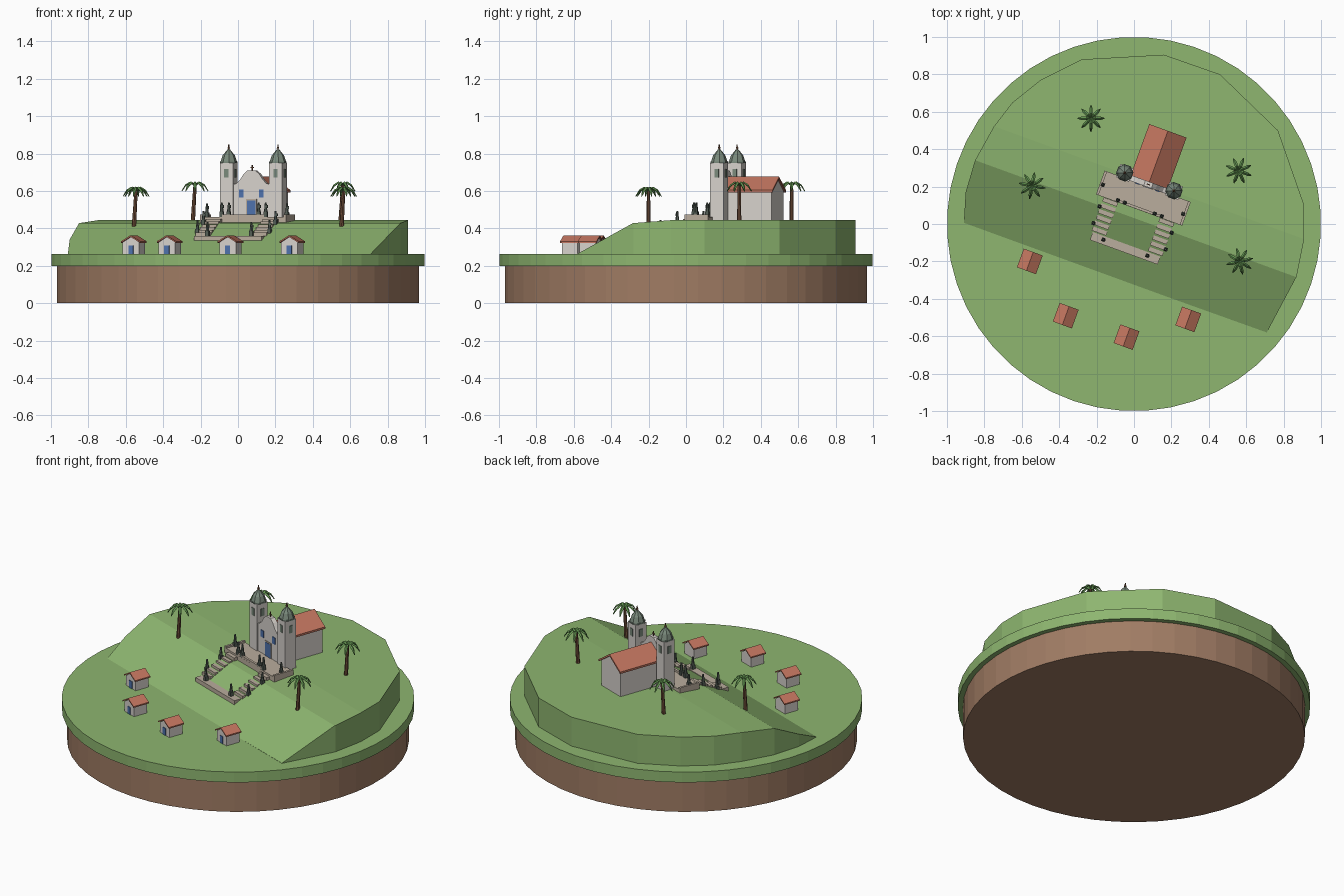
import bpy, bmesh, math
from mathutils import Matrix, Vector

cube = bpy.data.objects.get("Cube")
if cube:
    bpy.data.objects.remove(cube, do_unlink=True)

TURN = Matrix.Rotation(math.radians(-20), 4, 'Z')  # village axis


def material(name, r, g, b):
    lin = [((c / 255 + 0.055) / 1.055) ** 2.4 for c in (r, g, b)] + [1]
    m = bpy.data.materials.new(name)
    m.use_nodes = True
    m.diffuse_color = lin
    m.node_tree.nodes["Principled BSDF"].inputs["Base Color"].default_value = lin
    return m


grass = material("grass green", 142, 182, 112)
soil = material("soil brown", 160, 124, 100)
wall = material("wall white", 215, 210, 204)
stone = material("paving stone", 186, 173, 157)
tile = material("roof tile red", 196, 118, 96)
blue = material("painted blue", 78, 114, 172)
slate = material("dome grey green", 122, 138, 124)
statue = material("statue grey", 84, 94, 86)
bark = material("bark brown", 112, 78, 58)
leaf = material("palm green", 100, 150, 82)


def finish(name, bm, mat, matrix=TURN):
    bmesh.ops.recalc_face_normals(bm, faces=bm.faces)
    me = bpy.data.meshes.new(name)
    bm.to_mesh(me)
    bm.free()
    me.transform(matrix)
    me.materials.append(mat)
    ob = bpy.data.objects.new(name, me)
    bpy.context.collection.objects.link(ob)
    return ob


def box(bm, x, y, z0, sx, sy, sz):
    m = Matrix.Translation((x, y, z0 + sz / 2)) @ Matrix.Diagonal((sx, sy, sz, 1))
    bmesh.ops.create_cube(bm, size=1, matrix=m)


def cone(bm, x, y, z0, z1, r0, r1, n=8):
    bmesh.ops.create_cone(bm, cap_ends=True, segments=n, radius1=r0, radius2=r1, depth=z1 - z0,
                          matrix=Matrix.Translation((x, y, (z0 + z1) / 2)) @ Matrix.Rotation(math.pi / n, 4, 'Z'))


def extrude(bm, pts, direction):
    f = bm.faces.new([bm.verts.new(p) for p in pts])
    ext = bmesh.ops.extrude_face_region(bm, geom=[f], use_keep_orig=True)
    vs = [v for v in ext["geom"] if isinstance(v, bmesh.types.BMVert)]
    bmesh.ops.translate(bm, vec=direction, verts=vs)


def prism(bm, x, y0, y1, profile):
    extrude(bm, [(x + px, y0, pz) for px, pz in profile], (0, y1 - y0, 0))


def gable_walls(bm, x, y0, y1, w, z0, eave, ridge):
    prism(bm, x, y0, y1, [(-w, z0), (w, z0), (w, eave), (0, ridge), (-w, eave)])


def gable_roof(bm, x, y0, y1, w, eave, ridge, t):
    prism(bm, x, y0, y1, [(-w, eave), (0, ridge), (w, eave),
                          (w, eave - t), (0, ridge - t), (-w, eave - t)])


def ground(v):
    if v < 0.03:
        return 0.263 + (v + 0.305) / 0.335 * 0.165
    return min(0.444, 0.428 + (v - 0.03) / 0.205 * 0.016)


# Round base
bm = bmesh.new()
cone(bm, 0, 0, 0, 0.2, 0.97, 0.97, 48)
finish("soil_base", bm, soil, Matrix())
bm = bmesh.new()
cone(bm, 0, 0, 0.198, 0.263, 1, 1, 48)
finish("grass_disc", bm, grass, Matrix())

# Hill: a steep-sided plateau with its front cut into slopes
outline = [(-.91, 0), (-.9, .17), (-.85, .34), (-.75, .52), (-.65, .65), (-.5, .77), (-.28, .88),
           (.16, .905), (.46, .8), (.77, .5), (.91, .1), (.91, -.08), (.87, -.28), (.71, -.58)]
bm = bmesh.new()
extrude(bm, [(x, y, 0.26) for x, y in outline], (0, 0, 0.184))
for v0, v1 in ((-0.305, 0.03), (0.03, 0.235)):
    a, b = Vector((0, v0, ground(v0))), Vector((0, v1, ground(v1)))
    normal = Vector((1, 0, 0)).cross(b - a)
    cut = bmesh.ops.bisect_plane(bm, geom=bm.verts[:] + bm.edges[:] + bm.faces[:], dist=1e-5,
                                 plane_co=TURN @ a, plane_no=TURN @ normal, clear_outer=True)
    edges = [e for e in cut["geom_cut"] if isinstance(e, bmesh.types.BMEdge)]
    bmesh.ops.holes_fill(bm, edges=edges, sides=0)
finish("hill", bm, grass, Matrix())

# Church body and curved facade
bm = bmesh.new()
gable_walls(bm, 0, 0.23, 0.52, 0.095, 0.43, 0.6, 0.667)
finish("nave_walls", bm, wall)
bm = bmesh.new()
gable_roof(bm, 0, 0.235, 0.53, 0.106, 0.605, 0.677, 0.012)
finish("nave_roof", bm, tile)
half = [(.106, .43), (.106, .635), (.085, .64), (.065, .66), (.045, .69), (.022, .71)]
bm = bmesh.new()
prism(bm, 0, 0.21, 0.24, half + [(-x, z) for x, z in reversed(half)])
finish("facade", bm, wall)
bm = bmesh.new()
box(bm, 0, 0.225, 0.705, 0.006, 0.006, 0.035)
box(bm, 0, 0.225, 0.722, 0.018, 0.006, 0.005)
finish("gable_cross", bm, bark)

# Facade door and windows
bm = bmesh.new()
box(bm, 0, 0.2085, 0.46, 0.05, 0.005, 0.088)
for s in (-1, 1):
    box(bm, s * 0.057, 0.2085, 0.565, 0.026, 0.005, 0.042)
finish("door_and_windows", bm, blue)
bm = bmesh.new()
box(bm, 0, 0.2095, 0.46, 0.062, 0.004, 0.096)
finish("door_frame", bm, stone)

# Twin bell towers
for side, s in (("right", -1), ("left", 1)):
    x, y = s * 0.14, 0.24
    bm = bmesh.new()
    box(bm, x, y, 0.43, 0.075, 0.075, 0.32)
    finish(side + "_tower", bm, wall)
    bm = bmesh.new()
    for z0, z1, r0, r1 in ((.75, .757, .047, .047), (.757, .79, .044, .033), (.79, .822, .033, .007)):
        cone(bm, x, y, z0, z1, r0, r1)
    box(bm, x, y, 0.672, 0.024, 0.081, 0.046)
    box(bm, x, y, 0.672, 0.081, 0.024, 0.046)
    finish(side + "_tower_dome_and_openings", bm, slate)
    bm = bmesh.new()
    cone(bm, x, y, 0.815, 0.848, 0.004, 0.003, 6)
    cone(bm, x, y, 0.826, 0.836, 0.008, 0.005, 6)
    finish(side + "_tower_finial", bm, bark)

# Terrace, double stairs and lower landing
bm = bmesh.new()
box(bm, 0, 0.147, 0.42, 0.49, 0.135, 0.042)
box(bm, 0, 0.087, 0.44, 0.24, 0.014, 0.034)
for s in (-1, 1):
    box(bm, s * 0.238, 0.147, 0.44, 0.014, 0.135, 0.034)
finish("terrace", bm, stone)
bm = bmesh.new()
box(bm, 0, -0.138, 0.33, 0.385, 0.045, 0.03)
finish("lower_landing", bm, stone)
bm = bmesh.new()
for s in (-1, 1):
    for i in range(6):
        box(bm, s * 0.16, -0.098 + i * 0.033, 0.358 + i * 0.0145, 0.082, 0.023, 0.02)
finish("stairs", bm, stone)

# Twelve statues on pedestals
spots = [(.228, .14, .46), (.085, .09, .465), (.125, .09, .465),
         (.205, .025, .42), (.205, -.07, .37), (.125, -.135, .36)]
plinths, figures = bmesh.new(), bmesh.new()
for s in (-1, 1):
    for x, y, z in spots:
        box(plinths, s * x, y, z - 0.015, 0.02, 0.02, 0.04)
        cone(figures, s * x, y, z + 0.025, z + 0.062, 0.01, 0.006, 6)
        cone(figures, s * x, y, z + 0.062, z + 0.074, 0.006, 0.005, 6)
        box(figures, s * x + 0.008, y - 0.002, z + 0.045, 0.008, 0.006, 0.014)
finish("statue_pedestals", plinths, statue)
finish("statues", figures, statue)

# Village houses
for i, p in enumerate([(-.557, -.2), (-.365, -.49), (-.04, -.605), (.29, -.51)]):
    x, y, _ = TURN.inverted() @ Vector((*p, 0))
    bm = bmesh.new()
    gable_walls(bm, x, y - 0.045, y + 0.045, 0.047, 0.26, 0.325, 0.354)
    finish(f"house_{i + 1}_walls", bm, wall)
    bm = bmesh.new()
    gable_roof(bm, x, y - 0.053, y + 0.053, 0.054, 0.331, 0.363, 0.008)
    finish(f"house_{i + 1}_roof", bm, tile)
    bm = bmesh.new()
    box(bm, x, y - 0.046, 0.263, 0.028, 0.005, 0.045)
    finish(f"house_{i + 1}_door", bm, blue)

# Palms: leaning trunk and a crown of folded, drooping fronds
for i, p in enumerate([(-.23, .565), (-.545, .205), (.56, .285), (.565, -.2)]):
    v = (TURN.inverted() @ Vector((*p, 0))).y
    place = Matrix.Translation((*p, ground(v) - 0.005))
    bm = bmesh.new()
    cone(bm, 0, 0, 0, 0.19, 0.012, 0.009, 7)
    for vert in bm.verts:
        vert.co.x += (vert.co.z - 0.19) * 0.06
    finish(f"palm_{i + 1}_trunk", bm, bark, place)
    bm = bmesh.new()
    for k in range(8):
        spin = Matrix.Rotation(k * math.tau / 8 + i * 0.6, 4, 'Z')
        rows = []
        for r, z, w in ((0, .192, .004), (.025, .212, .009), (.052, .196, .009), (.072, .162, .002)):
            rows.append([bm.verts.new(spin @ Vector((r, t * w, z - abs(t) * w * 0.7))) for t in (-1, 0, 1)])
        for a, b in zip(rows, rows[1:]):
            for j in (0, 1):
                bm.faces.new((a[j], b[j], b[j + 1], a[j + 1]))
    crown = finish(f"palm_{i + 1}_fronds", bm, leaf, place)
    crown.modifiers.new("thickness", 'SOLIDIFY').thickness = 0.004
